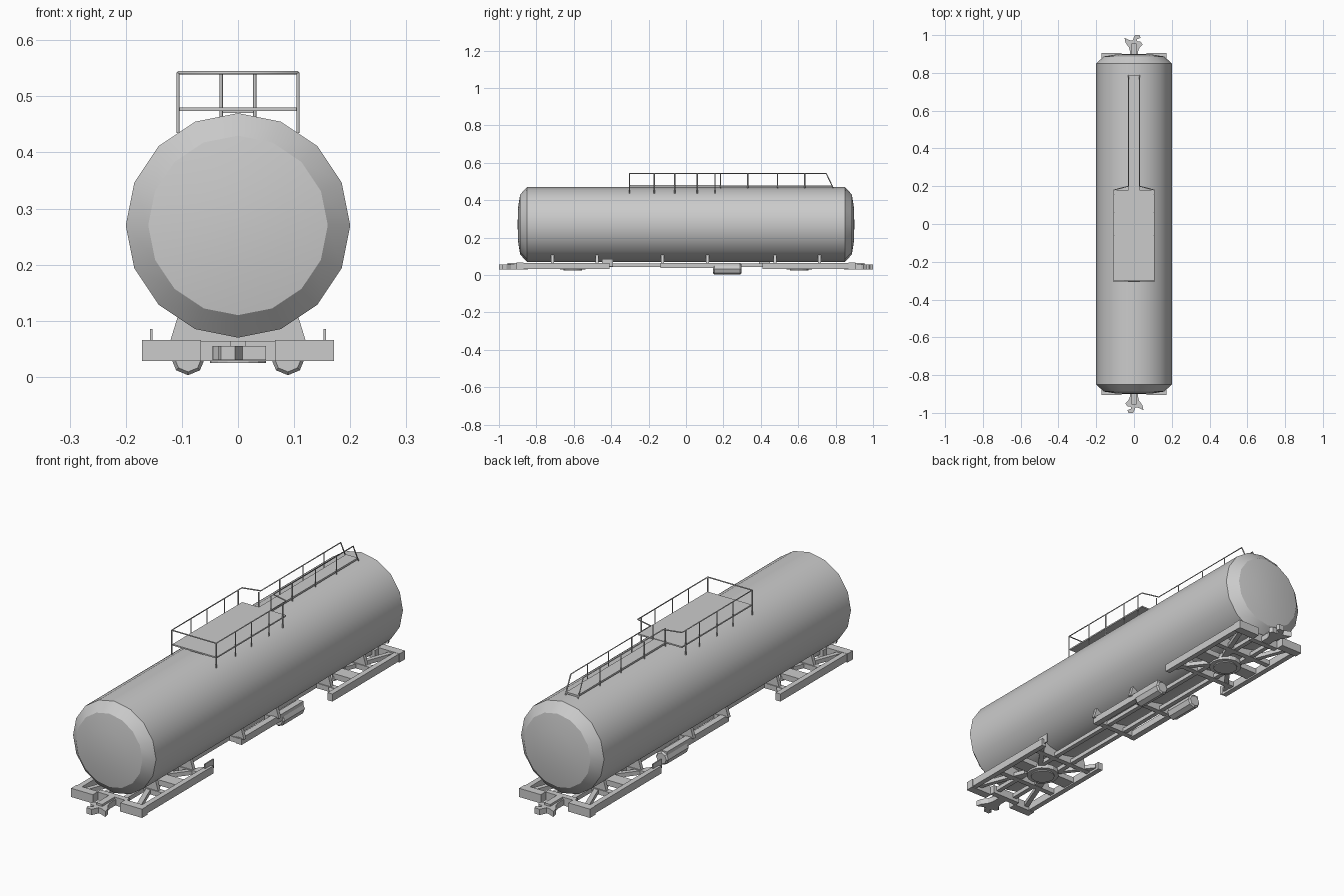
import bpy, bmesh, math
from mathutils import Matrix, Vector

if "Cube" in bpy.data.objects:
    bpy.data.objects.remove(bpy.data.objects["Cube"])


def material(name, v):
    m = bpy.data.materials.new(name)
    m.diffuse_color = (v, v, v, 1)
    m.use_nodes = True
    m.node_tree.nodes["Principled BSDF"].inputs["Base Color"].default_value = m.diffuse_color
    return m


GREY = material("light grey", 0.6)


def finish(name, bm, smooth=False):
    bmesh.ops.recalc_face_normals(bm, faces=bm.faces)
    me = bpy.data.meshes.new(name)
    bm.to_mesh(me)
    bm.free()
    ob = bpy.data.objects.new(name, me)
    bpy.context.collection.objects.link(ob)
    me.materials.append(GREY)
    if smooth:
        bpy.context.view_layer.objects.active = ob
        ob.select_set(True)
        bpy.ops.object.shade_smooth_by_angle(angle=math.radians(32))
        ob.select_set(False)
    return ob


def box(name, x0, x1, y0, y1, z0, z1):
    bm = bmesh.new()
    mat = Matrix.Translation(((x0 + x1) / 2, (y0 + y1) / 2, (z0 + z1) / 2)) \
        @ Matrix.Diagonal((abs(x1 - x0), abs(y1 - y0), abs(z1 - z0), 1))
    bmesh.ops.create_cube(bm, size=1, matrix=mat)
    return finish(name, bm)


def beam(name, a, b, w, z0, z1):
    """Horizontal beam of width w between two plan points."""
    a, b = Vector(a), Vector(b)
    n = (b - a).orthogonal().normalized() * w / 2
    return prism(name, [a + n, b + n, b - n, a - n], z0, z1)


def prism(name, pts, z0, z1):
    bm = bmesh.new()
    f = bm.faces.new([bm.verts.new((p[0], p[1], z0)) for p in pts])
    r = bmesh.ops.extrude_face_region(bm, geom=[f])
    vs = [v for v in r["geom"] if isinstance(v, bmesh.types.BMVert)]
    bmesh.ops.translate(bm, verts=vs, vec=(0, 0, z1 - z0))
    return finish(name, bm)


def lathe_y(name, profile, n, cx, cz, phase=0.0):
    """Revolve (radius, y) points around an axis parallel to y."""
    bm = bmesh.new()
    rings = []
    for r, y in profile:
        rings.append([bm.verts.new((cx + r * math.sin(phase + 2 * math.pi * i / n), y,
                                    cz + r * math.cos(phase + 2 * math.pi * i / n)))
                      for i in range(n)])
    for a, b in zip(rings, rings[1:]):
        for i in range(n):
            j = (i + 1) % n
            bm.faces.new((a[i], a[j], b[j], b[i]))
    bm.faces.new(rings[0])
    bm.faces.new(rings[-1])
    return finish(name, bm, True)


def rail(name, paths, r=0.003):
    cu = bpy.data.curves.new(name, 'CURVE')
    cu.dimensions = '3D'
    cu.bevel_depth = r
    cu.bevel_resolution = 0
    cu.use_fill_caps = True
    for pts in paths:
        s = cu.splines.new('POLY')
        s.points.add(len(pts) - 1)
        for p, c in zip(s.points, pts):
            p.co = (*c, 1)
    cu.materials.append(GREY)
    ob = bpy.data.objects.new(name, cu)
    bpy.context.collection.objects.link(ob)


# Tank barrel with chamfered, slightly domed ends
half = [(0.2, 0.85), (0.16, 0.887), (0.09, 0.898), (0.01, 0.9)]
lathe_y("tank", [(r, -y) for r, y in reversed(half)] + half, 16, 0, 0.27)

# Platform and walkway on top of the tank
box("platform", -0.106, 0.106, -0.3, 0.18, 0.474, 0.48)
box("walkway", -0.028, 0.028, 0.18, 0.785, 0.47, 0.478)

# Railings and posts
TOP = 0.542
for s, side in ((-1, "left"), (1, "right")):
    paths = [[(0, -0.303, TOP), (s * 0.107, -0.303, TOP), (s * 0.107, 0.18, TOP),
              (s * 0.03, 0.2, TOP), (s * 0.03, 0.75, TOP), (s * 0.03, 0.787, 0.465)]]
    for y in (-0.303, -0.17, -0.06, 0.06, 0.155):
        paths.append([(s * 0.107, y, 0.435), (s * 0.107, y, TOP)])
    for y in (0.185, 0.33, 0.49, 0.635):
        paths.append([(s * 0.03, y, 0.463), (s * 0.03, y, TOP)])
    rail(side + "_railing", paths)

# Saddles between frame and tank
for y in (-0.715, -0.475, -0.125, 0.115, 0.475, 0.715):
    bm = bmesh.new()
    sec = [(-0.122, 0.06), (0.122, 0.06), (0.106, 0.112), (-0.106, 0.112)]
    lo = [bm.verts.new((x, y - 0.008, z)) for x, z in sec]
    hi = [bm.verts.new((x, y + 0.008, z)) for x, z in sec]
    bm.faces.new(lo)
    bm.faces.new(hi)
    for i in range(4):
        j = (i + 1) % 4
        bm.faces.new((lo[i], lo[j], hi[j], hi[i]))
    finish("saddle", bm)
    w = 0.11 if abs(y) < 0.2 else 0.15
    box("cross_beam", -w, w, y - 0.012, y + 0.012, 0.04, 0.062)

for s in (-1, 1):
    # Long centre sills, middle side sills and air cylinders
    box("centre_sill", s * 0.035, s * 0.055, -0.87, 0.87, 0.042, 0.06)
    box("middle_sill", s * 0.085, s * 0.112, -0.135, 0.29, 0.036, 0.065)
    lathe_y("air_cylinder", [(0.024, 0.145), (0.03, 0.152), (0.03, 0.29), (0.024, 0.297)],
            8, s * 0.089, 0.033)
    # Side plate, one per side at opposite ends
    box("side_plate", s * 0.152, s * 0.157, -s * 0.45, -s * 0.39, 0.045, 0.085)

# End frames, the same at both ends
coupler = [(-0.02, 0.86), (0.02, 0.86), (0.02, 0.91), (0.03, 0.935), (0.045, 0.95),
           (0.035, 0.965), (0.018, 0.965), (0.015, 0.978), (0.035, 0.985), (0.03, 1.0),
           (0.005, 1.0), (-0.008, 0.972), (-0.02, 0.972), (-0.05, 0.985),
           (-0.045, 0.96), (-0.027, 0.935), (-0.02, 0.91)]
for e in (-1, 1):
    for s in (-1, 1):
        box("end_beam", s * 0.066, s * 0.171, e * 0.868, e * 0.905, 0.028, 0.066)
        box("side_beam", s * 0.145, s * 0.168, e * 0.41, e * 0.88, 0.032, 0.065)
        beam("diagonal_brace", (s * 0.05, e * 0.66), (s * 0.13, e * 0.87), 0.02, 0.042, 0.06)
        beam("diagonal_brace", (s * 0.05, e * 0.56), (s * 0.15, e * 0.43), 0.02, 0.042, 0.06)
    box("end_cross_beam", -0.07, 0.07, e * 0.845, e * 0.87, 0.028, 0.064)
    box("bolster", -0.15, 0.15, e * 0.575, e * 0.635, 0.038, 0.062)
    # Round pivot plate with raised rim underneath
    for r, z in ((0.068, 0.03), (0.05, 0.025)):
        prism("pivot_plate", [(r * math.cos(i * math.pi / 8),
                               e * 0.605 + r * math.sin(i * math.pi / 8))
                              for i in range(16)], z, 0.05)
    # Hooked coupler, turned half round for the front
    prism("coupler", [(e * x, e * y) for x, y in coupler], 0.03, 0.055)
    box("coupler_top", -0.014, 0.014, e * 0.86, e * 0.955, 0.05, 0.064)
